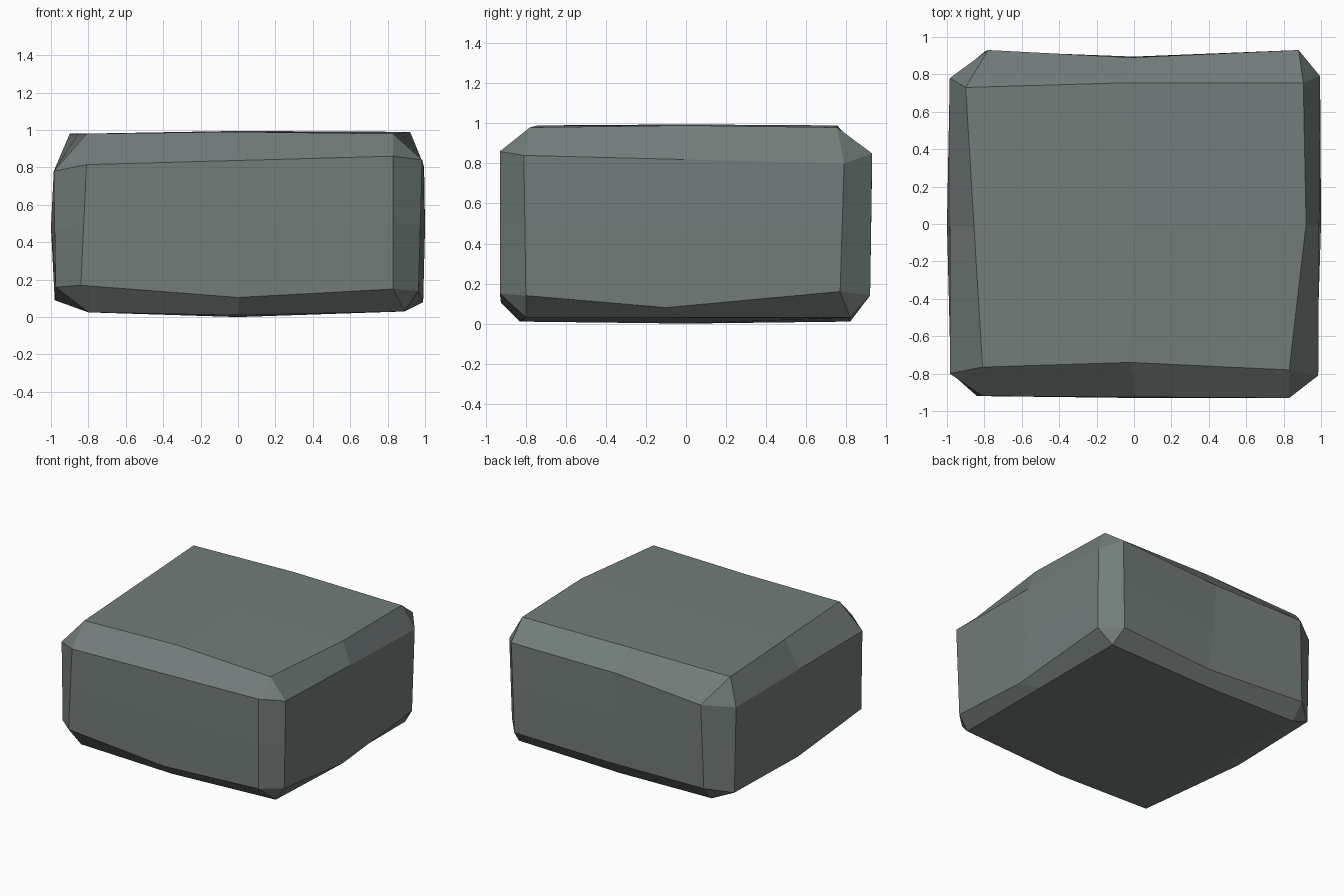
import bpy, bmesh
from itertools import product
from mathutils import Vector

if "Cube" in bpy.data.objects:
    bpy.data.objects.remove(bpy.data.objects["Cube"])

# Chipped corners: for each cube corner (sx, sy, sz) the point on its x, y and z face
CORNERS = {
    (-1, -1, -1): [(-.975, -.80, .16), (-.84, -.92, .17), (-.80, -.82, .025)],
    (1, -1, -1): [(.965, -.80, .14), (.83, -.93, .15), (.89, -.80, .03)],
    (-1, 1, -1): [(-.97, .78, .10), (-.80, .92, .14), (-.80, .82, .025)],
    (1, 1, -1): [(.985, .77, .16), (.86, .92, .14), (.89, .82, .03)],
    (-1, -1, 1): [(-.985, -.80, .78), (-.81, -.92, .815), (-.81, -.765, .98)],
    (1, -1, 1): [(.985, -.81, .84), (.83, -.93, .86), (.83, -.78, .98)],
    (-1, 1, 1): [(-.985, .78, .78), (-.78, .93, .80), (-.90, .73, .98)],
    (1, 1, 1): [(.995, .79, .80), (.88, .93, .85), (.905, .755, .98)],
}
# Worn edge middles, keyed by (face axis, position)
MIDDLES = {
    (2, (0, -1, 1)): (-.02, -.74, .99), (2, (1, 0, 1)): (.92, 0, .99),
    (2, (0, 1, 1)): (-.04, .755, .99), (1, (0, -1, -1)): (0, -.925, .105),
    (1, (0, 1, 1)): (-.02, .89, .83), (1, (0, 1, -1)): (.05, .89, .11),
    (0, (1, 0, -1)): (.99, -.1, .08), (0, (-1, 0, -1)): (-.98, 0, .09),
    (2, (0, -1, -1)): (0, -.83, .01), (2, (0, 1, -1)): (0, .82, .01),
}
CENTRES = {(0, -1): (-1, 0, .48), (0, 1): (1, 0, .48), (1, -1): (0, -.93, .48),
           (1, 1): (0, .895, .48), (2, -1): (0, 0, 0), (2, 1): (0, 0, .995)}

bm = bmesh.new()
verts = {}


def point(axis, pos):
    """Point of the face across `axis` at grid position pos."""
    if 0 not in pos:
        return Vector(CORNERS[pos][axis])
    if pos.count(0) == 2:
        return Vector(CENTRES[axis, pos[axis]])
    if (axis, pos) in MIDDLES:
        return Vector(MIDDLES[axis, pos])
    ends = [tuple(e if p == 0 else p for p in pos) for e in (-1, 1)]
    return (point(axis, ends[0]) + point(axis, ends[1])) / 2


def vert(axis, pos):
    key = (axis, tuple(pos))
    if key not in verts:
        verts[key] = bm.verts.new(point(*key))
    return verts[key]


def place(**kw):
    return tuple(kw["a%d" % i] for i in range(3))


for a in range(3):
    b, c = (a + 1) % 3, (a + 2) % 3
    for s in (-1, 1):
        # Broad faces: two by two quads
        for i, j in product((-1, 0), repeat=2):
            ring = [(i, j), (i + 1, j), (i + 1, j + 1), (i, j + 1)]
            bm.faces.new([vert(a, place(**{f"a{a}": s, f"a{b}": u, f"a{c}": v}))
                          for u, v in ring])
    # Chamfers running along this axis
    for u, v in product((-1, 1), repeat=2):
        for i in (-1, 0):
            p0, p1 = (place(**{f"a{a}": k, f"a{b}": u, f"a{c}": v}) for k in (i, i + 1))
            bm.faces.new([vert(b, p0), vert(b, p1), vert(c, p1), vert(c, p0)])
# Corner chips
for pos in CORNERS:
    bm.faces.new([vert(a, pos) for a in range(3)])

bmesh.ops.recalc_face_normals(bm, faces=bm.faces)
mesh = bpy.data.meshes.new("stone_block")
bm.to_mesh(mesh)
bm.free()

# Single grey stone colour
stone = bpy.data.materials.new("grey stone")
stone.diffuse_color = (.17, .205, .195, 1)
stone.use_nodes = True
stone.node_tree.nodes["Principled BSDF"].inputs["Base Color"].default_value = stone.diffuse_color
mesh.materials.append(stone)
block = bpy.data.objects.new("stone_block", mesh)
bpy.context.collection.objects.link(block)
